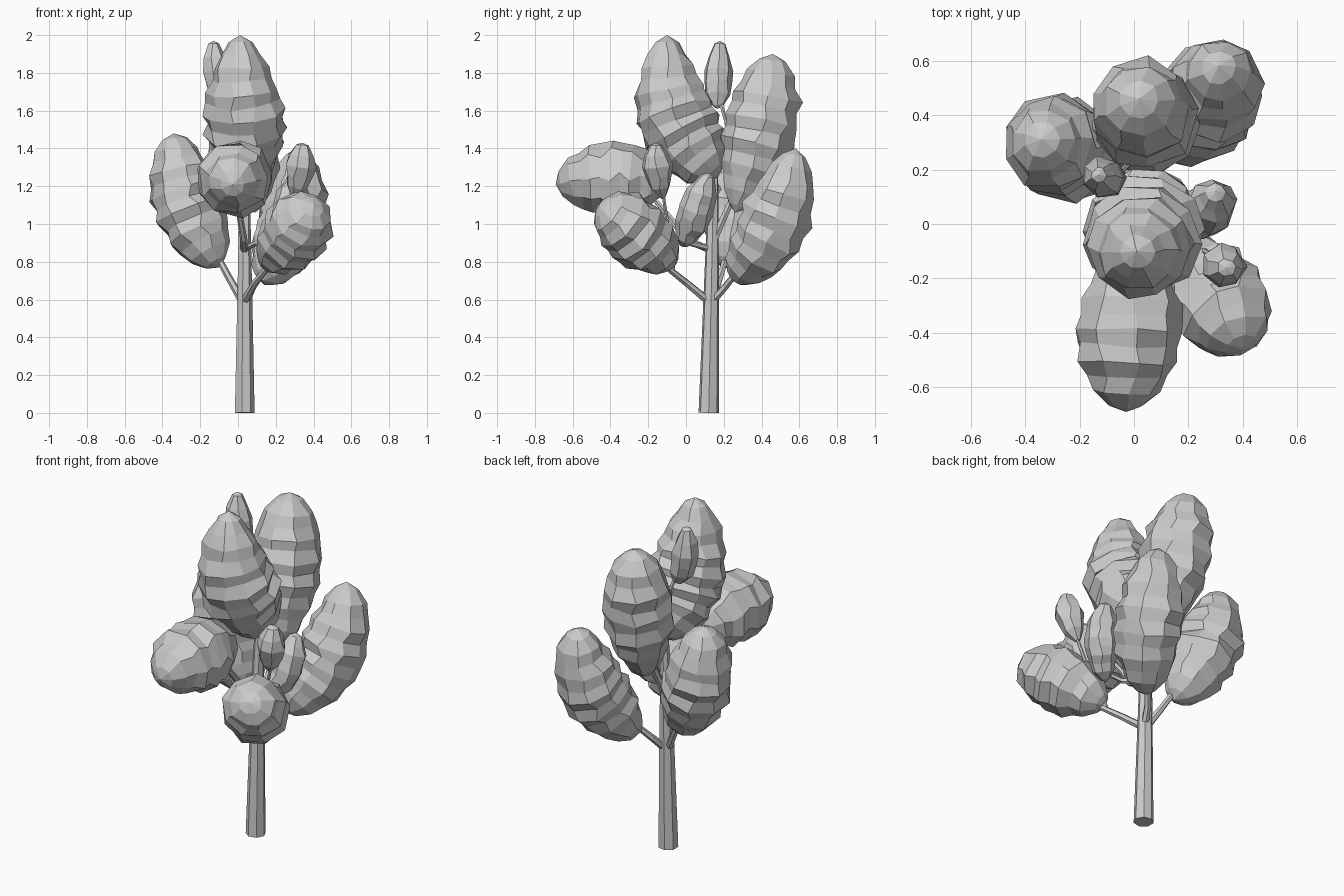
import bpy, bmesh, math, random
from mathutils import Vector

if "Cube" in bpy.data.objects:
    bpy.data.objects.remove(bpy.data.objects["Cube"])

random.seed(11)


def bezier(s, m, e, t):
    # quadratic curve through s, m (halfway) and e
    c = 2 * m - (s + e) / 2
    return (1 - t) ** 2 * s + 2 * t * (1 - t) * c + t * t * e


def sweep(name, centres, radii, sides, jitter=0.0, poles=None):
    # closed faceted tube; poles are the two end points, or None for flat ends
    bm = bmesh.new()
    rings = []
    n = len(centres)
    for i, (p, r) in enumerate(zip(centres, radii)):
        d = (centres[min(i + 1, n - 1)] - centres[max(i - 1, 0)]).normalized()
        q = Vector((0, 0, 1)).rotation_difference(d)
        ring = []
        for k in range(sides):
            a = 2 * math.pi * (k + jitter * random.uniform(-2.5, 2.5)) / sides
            rr = r * (1 + random.uniform(-jitter, jitter))
            off = Vector((rr * math.cos(a), rr * math.sin(a),
                          r * jitter * random.uniform(-0.6, 0.6)))
            ring.append(bm.verts.new(p + q @ off))
        rings.append(ring)
    for a, b in zip(rings, rings[1:]):
        for k in range(sides):
            j = (k + 1) % sides
            bm.faces.new((a[k], a[j], b[j], b[k]))
    if poles:
        for ring, p in ((rings[0], poles[0]), (rings[-1], poles[1])):
            v = bm.verts.new(p)
            for k in range(sides):
                bm.faces.new((ring[k], ring[(k + 1) % sides], v))
    else:
        bm.faces.new(rings[0])
        bm.faces.new(rings[-1])
    bmesh.ops.recalc_face_normals(bm, faces=bm.faces)
    me = bpy.data.meshes.new(name)
    bm.to_mesh(me)
    bm.free()
    ob = bpy.data.objects.new(name, me)
    bpy.context.collection.objects.link(ob)


def foliage(name, s, m, e, r, rings=10, sides=9, skew=1.0, blunt=0.5):
    # lumpy leaf mass swept along its branch
    s, m, e = Vector(s), Vector(m), Vector(e)
    pts, rad = [], []
    for i in range(rings):
        t = 0.04 + 0.92 * i / (rings - 1)
        pts.append(bezier(s, m, e, t))
        ridge = 1.04 if i % 2 else 0.96
        rad.append(r * ridge * math.sin(math.pi * t ** skew) ** blunt)
    sweep(name, pts, rad, sides, 0.065, (s, e))


def branch(name, pts, r0, r1, sides=6):
    n = len(pts) - 1
    sweep(name, [Vector(p) for p in pts],
          [r0 + (r1 - r0) * i / n for i in range(n + 1)], sides)


# Trunk
sweep("trunk", [Vector(p) for p in ((0.033, 0.12, 0), (0.034, 0.133, 0.6),
      (0.034, 0.14, 0.95), (0.04, 0.15, 1.35))], [0.055, 0.042, 0.034, 0.02], 7)

# Branches
branch("left_branch", [(0.03, 0.13, 0.58), (-0.05, 0.18, 0.72), (-0.12, 0.22, 0.85)], 0.022, 0.016)
branch("back_right_branch", [(0.035, 0.13, 0.58), (0.08, 0.21, 0.67), (0.15, 0.29, 0.77)], 0.022, 0.016)
branch("front_right_branch", [(0.035, 0.12, 0.59), (0.09, 0.0, 0.69), (0.16, -0.1, 0.77)], 0.022, 0.016)
branch("front_branch", [(0.034, 0.13, 0.86), (0.03, 0.0, 0.92), (0.01, -0.09, 1.04), (0.0, -0.22, 1.19)], 0.022, 0.013)
branch("side_twig", [(0.034, 0.13, 0.87), (0.1, 0.02, 0.9), (0.17, -0.01, 0.93), (0.22, 0.01, 1.0)], 0.018, 0.01)
branch("front_right_twig", [(0.14, -0.07, 0.76), (0.24, -0.09, 0.95), (0.3, -0.12, 1.15)], 0.014, 0.009)
branch("back_branch", [(0.034, 0.14, 0.9), (0.05, 0.23, 1.1), (0.05, 0.3, 1.25)], 0.022, 0.016)
branch("top_twig", [(0.04, 0.15, 1.3), (0.0, 0.24, 1.45), (-0.05, 0.19, 1.62), (-0.09, 0.17, 1.7)], 0.014, 0.009)

# Large leaf masses
foliage("crown_foliage", (0.07, 0.17, 1.25), (0.03, -0.05, 1.57), (0.01, -0.1, 2.0), 0.21, 14, 10, 0.85, 0.55)
foliage("back_foliage", (0.09, 0.26, 1.06), (0.04, 0.39, 1.48), (0.02, 0.46, 1.9), 0.195, 13, 9, 1.2)
foliage("left_foliage", (-0.1, 0.21, 0.77), (-0.27, 0.28, 1.12), (-0.34, 0.31, 1.48), 0.19, 13, 9, 1.0)
foliage("back_right_foliage", (0.13, 0.25, 0.7), (0.28, 0.46, 1.0), (0.31, 0.58, 1.4), 0.185, 13, 9)
foliage("front_foliage", (0.0, -0.1, 1.21), (-0.02, -0.39, 1.24), (-0.03, -0.69, 1.21), 0.2, 11, 9, 0.95)
foliage("front_right_foliage", (0.14, -0.07, 0.77), (0.3, -0.27, 0.96), (0.4, -0.46, 1.1), 0.18, 11, 9, 1.05)

# Small leaf masses
foliage("small_front_right_foliage", (0.29, -0.12, 1.13), (0.325, -0.15, 1.28), (0.34, -0.16, 1.43), 0.08, 6, 7, 1.3)
foliage("small_side_foliage", (0.18, -0.02, 0.88), (0.27, 0.05, 1.06), (0.3, 0.12, 1.27), 0.095, 10, 8, 1.1)
foliage("small_top_foliage", (-0.06, 0.17, 1.61), (-0.11, 0.17, 1.78), (-0.13, 0.18, 1.97), 0.078, 6, 7, 1.0)
